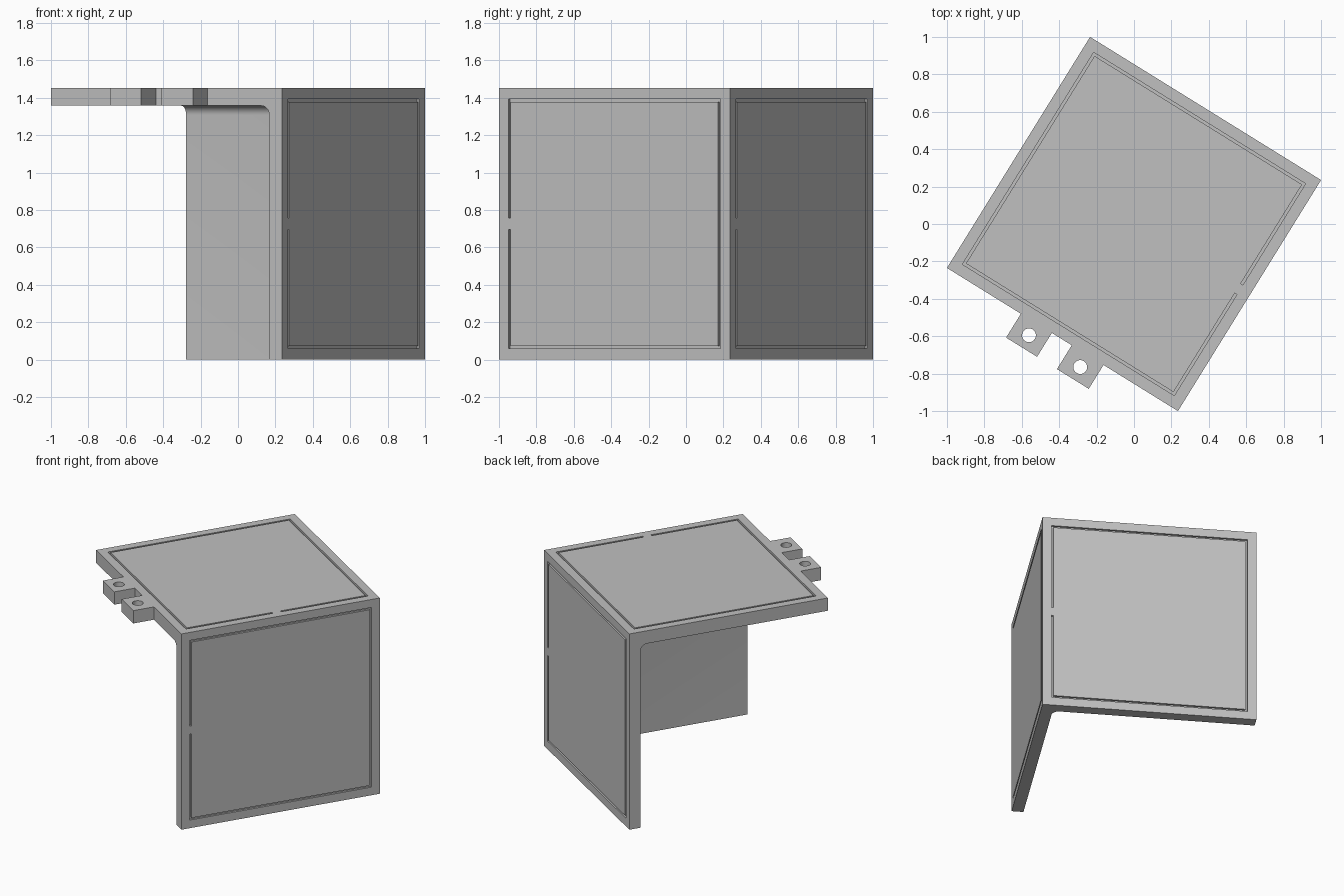
import bpy, bmesh, math
from mathutils import Vector, Matrix

SIDE = 1.453          # outer edge of the corner box
H = SIDE / 2
WALL, TOP = 0.08, 0.095
TURN = math.radians(-31.78)

cube = bpy.data.objects.get("Cube")
if cube:
    bpy.data.objects.remove(cube, do_unlink=True)

grey = bpy.data.materials.new("neutral grey")
grey.use_nodes = True
colour = (0.53, 0.53, 0.53, 1)
grey.diffuse_color = colour
grey.node_tree.nodes["Principled BSDF"].inputs["Base Color"].default_value = colour

X, Y, Z = Vector((1, 0, 0)), Vector((0, 1, 0)), Vector((0, 0, 1))
CENTRE = Z * H


def make(name, bm):
    bmesh.ops.recalc_face_normals(bm, faces=bm.faces)
    mesh = bpy.data.meshes.new(name)
    bm.to_mesh(mesh)
    bm.free()
    obj = bpy.data.objects.new(name, mesh)
    obj.data.materials.append(grey)
    bpy.context.collection.objects.link(obj)
    return obj


def prism(name, outline, a, b, n, low, high):
    """Extrude a 2D outline drawn on axes a, b along n."""
    bm = bmesh.new()
    face = bm.faces.new([bm.verts.new(CENTRE + a * p + b * q + n * low) for p, q in outline])
    new = bmesh.ops.extrude_face_region(bm, geom=[face])["geom"]
    bmesh.ops.translate(bm, vec=n * (high - low),
                        verts=[v for v in new if isinstance(v, bmesh.types.BMVert)])
    return make(name, bm)


def carve(body, cutter):
    cutter.hide_render = True
    mod = body.modifiers.new("cut", 'BOOLEAN')
    mod.operation, mod.solver, mod.object = 'DIFFERENCE', 'EXACT', cutter
    bpy.context.view_layer.objects.active = body
    bpy.ops.object.modifier_apply(modifier=mod.name)
    bpy.data.objects.remove(cutter, do_unlink=True)


# Solid block whose plan already includes the two hinge tabs
TABS = [(0.465, 0.66), (0.785, 0.985)]
REACH = 0.15
plan = [(-H, -H)]
for start, end in TABS:
    plan += [(start - H, -H), (start - H, -H - REACH), (end - H, -H - REACH), (end - H, -H)]
plan += [(H, -H), (H, H), (-H, H)]
body = prism("corner_panel", plan, X, Y, Z, -H, H)

# Hollow with rounded inner corner, leaving the top and two walls
bm = bmesh.new()
bmesh.ops.create_cube(bm, size=1)
lo, hi = Vector((-1.2, -1.2, -0.5)), Vector((H - WALL, H - WALL, SIDE - TOP))
for v in bm.verts:
    v.co = Vector([hi[i] if v.co[i] > 0 else lo[i] for i in range(3)])
corner = max(bm.verts, key=lambda v: v.co.x + v.co.y + v.co.z)
bmesh.ops.bevel(bm, geom=list(corner.link_edges), offset=0.05, segments=8,
                profile=0.5, affect='EDGES')
carve(body, make("hollow_cutter", bm))

# Pin holes through the tabs
for start, end in TABS:
    bm = bmesh.new()
    spot = Vector(((start + end) / 2 - H, -H - REACH / 2, SIDE - TOP / 2))
    bmesh.ops.create_cone(bm, cap_ends=True, segments=32, radius1=0.037, radius2=0.037,
                          depth=0.4, matrix=Matrix.Translation(spot))
    carve(body, make("hole_cutter", bm))

# Shallow border groove on each outer face, with a gap in one side
o, i, g = H - 0.06, H - 0.074, 0.03
groove = [(-o, g), (-o, o), (o, o), (o, -o), (-o, -o), (-o, -g),
          (-i, -g), (-i, -i), (i, -i), (i, i), (-i, i), (-i, g)]
for a, b, n in [(-X, Y, Z), (Y, Z, X), (-X, Z, Y)]:
    carve(body, prism("groove_cutter", groove, a, b, n, H - 0.015, H + 0.05))

# Turn the finished panel and shade the rounded parts
body.data.transform(Matrix.Rotation(TURN, 4, 'Z'))
bpy.ops.object.select_all(action='DESELECT')
body.select_set(True)
bpy.context.view_layer.objects.active = body
bpy.ops.object.shade_smooth_by_angle(angle=math.radians(30))
